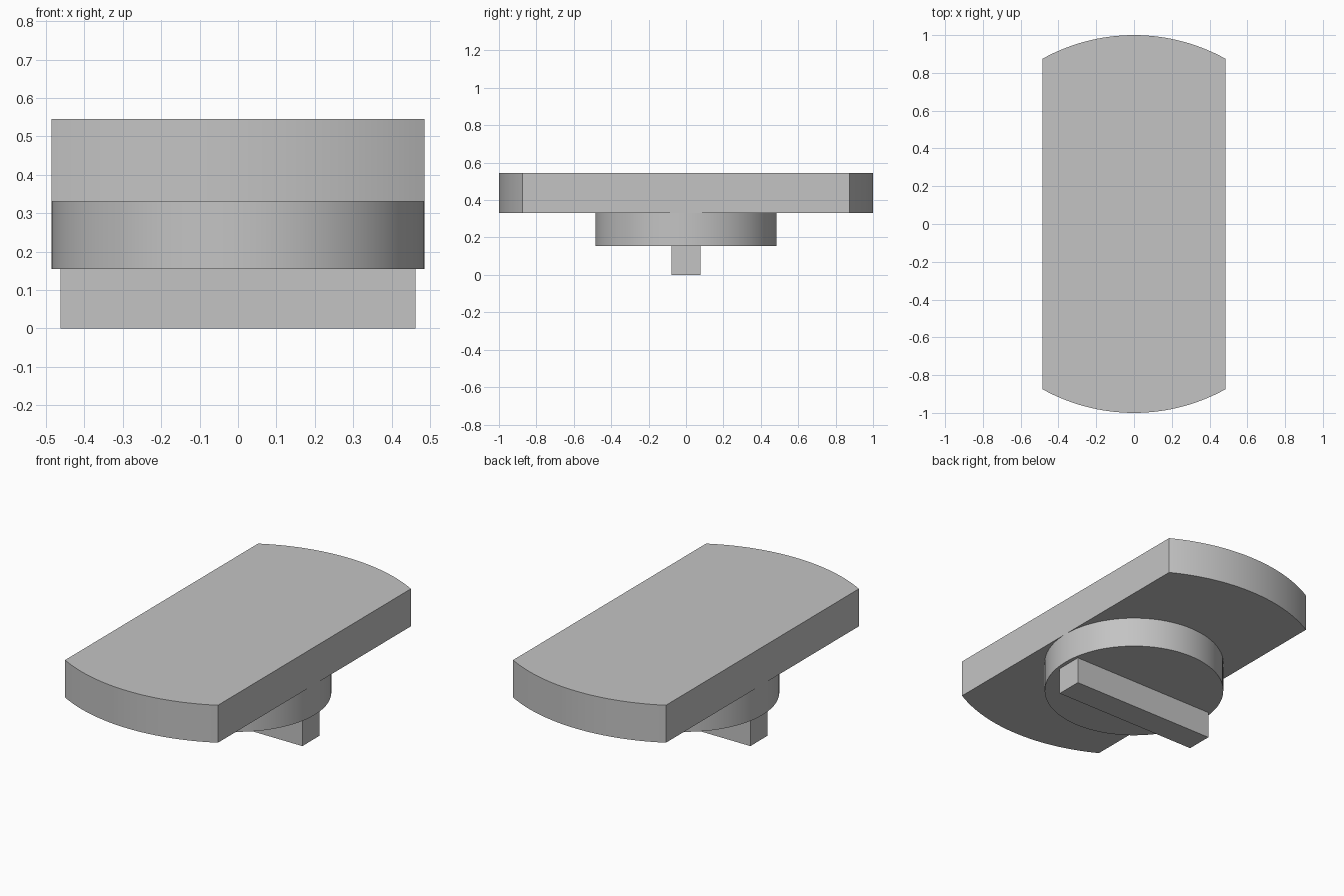
import bpy
import bmesh
import math

cube = bpy.data.objects.get("Cube")
if cube:
    bpy.data.objects.remove(cube, do_unlink=True)

HALF_WIDTH = 0.485

grey = bpy.data.materials.new("plain grey")
grey.use_nodes = True
colour = (0.55, 0.55, 0.55, 1)
grey.diffuse_color = colour
grey.node_tree.nodes["Principled BSDF"].inputs["Base Color"].default_value = colour


def prism(name, outline, bottom, top):
    """Extrude a counter-clockwise outline upward into a solid part."""
    bm = bmesh.new()
    base = bm.faces.new([bm.verts.new((x, y, bottom)) for x, y in outline])
    result = bmesh.ops.extrude_face_region(bm, geom=[base], use_keep_orig=True)
    for item in result["geom"]:
        if isinstance(item, bmesh.types.BMVert):
            item.co.z = top
    bmesh.ops.recalc_face_normals(bm, faces=bm.faces)
    mesh = bpy.data.meshes.new(name)
    bm.to_mesh(mesh)
    bm.free()
    mesh.materials.append(grey)
    part = bpy.data.objects.new(name, mesh)
    bpy.context.collection.objects.link(part)
    bpy.ops.object.select_all(action="DESELECT")
    part.select_set(True)
    bpy.context.view_layer.objects.active = part
    bpy.ops.object.shade_smooth_by_angle(angle=math.radians(25))
    return part


def arc(radius, start, end, steps):
    angles = [start + (end - start) * i / steps for i in range(steps + 1)]
    return [(radius * math.cos(a), radius * math.sin(a)) for a in angles]


# Plate: a unit circle trimmed by two straight sides
corner = math.acos(HALF_WIDTH)
back_arc = arc(1, corner, math.pi - corner, 32)
front_arc = [(-x, -y) for x, y in back_arc]
prism("top_plate", back_arc + front_arc, 0.33, 0.545)

# Round boss under the plate
prism("round_boss", arc(HALF_WIDTH, 0, math.tau, 96)[:-1], 0.155, 0.33)

# Straight key across the bottom
key_x, key_y = 0.4625, 0.077
prism("bottom_key", [(-key_x, -key_y), (key_x, -key_y),
                     (key_x, key_y), (-key_x, key_y)], 0, 0.155)
